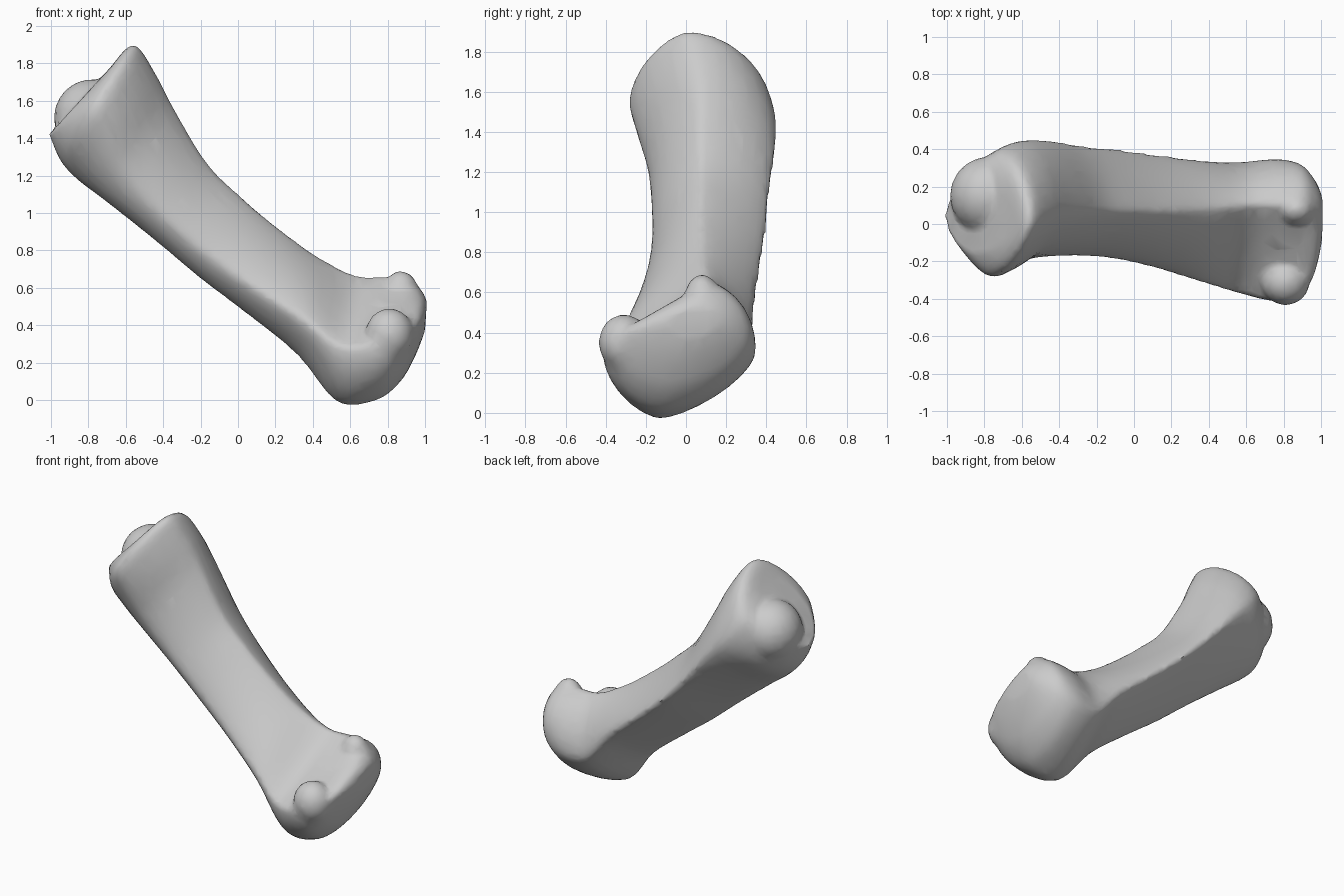
import bpy, bmesh, math
from mathutils import Vector, Matrix

old = bpy.data.objects.get("Cube")
if old:
    bpy.data.objects.remove(old, do_unlink=True)

# Bone colour
bone_mat = bpy.data.materials.new("bone_grey")
bone_mat.use_nodes = True
colour = (0.6, 0.6, 0.6, 1.0)
bone_mat.diffuse_color = colour
bone_mat.node_tree.nodes["Principled BSDF"].inputs["Base Color"].default_value = colour

# Cross-sections: upper edge x, z; lower edge x, z; y of upper and lower edge;
# front side y and height fraction; back side y and height fraction;
# corner power of the upper front quarter and of the other quarters
head = [
    (-.68, 1.78, -1.01, 1.42, .00, .05, -.16, .45, .27, .55, 1.2, 1.2),
    (-.56, 1.90, -.95, 1.28, .00, .08, -.28, .45, .38, .58, 1.3, 1.2),
    (-.45, 1.76, -.86, 1.18, .05, .08, -.25, .42, .44, .57, 1.2, 1.25),
    (-.34, 1.55, -.70, 1.06, .07, .05, -.19, .32, .45, .6, 1.2, 1.4),
]
shaft = [
    (-.17, 1.27, -.45, .86, .07, .02, -.17, .28, .42, .62, 1.3, 1.55),
    (.00, 1.10, -.20, .65, .07, .00, -.18, .28, .40, .58, 1.35, 1.6),
    (.20, .93, .05, .46, .07, -.02, -.23, .30, .37, .55, 1.4, 1.6),
    (.42, .77, .32, .24, .08, -.06, -.31, .36, .34, .52, 1.5, 1.55),
]
knuckle = [
    (.62, .67, .53, -.01, .10, -.12, -.37, .43, .33, .45, 1.9, 1.45),
    (.78, .66, .74, .00, .10, -.13, -.41, .5, .34, .42, 2.1, 1.25),
    (.91, .65, .87, .10, .10, -.10, -.38, .5, .31, .42, 2.0, 1.2),
    (.98, .59, .95, .24, .08, -.05, -.27, .5, .23, .42, 1.6, 1.2),
    (1.01, .53, 1.0, .37, .07, .02, -.10, .5, .15, .45, 1.2, 1.2),
]


def blend(a, b, c, d, u):
    """Smooth curve from b to c, applied to every section value."""
    return [q + .5 * u * (r - p + u * (2*p - 5*q + 4*r - s + u * (3*(q - r) + s - p)))
            for p, q, r, s in zip(a, b, c, d)]


def ring(section, steps=8):
    tx, tz, bx, bz, ty, by, fy, ft, ky, kt, front_power, power = section
    ends = [Vector((ty, 1)), Vector((fy, ft)), Vector((by, 0)), Vector((ky, kt))]
    mid = sum(ends, Vector((0, 0))) / 4
    points = []
    for i, e in enumerate((front_power, power, power, power)):
        p, q = ends[i] - mid, ends[(i + 1) % 4] - mid
        for j in range(steps):
            a = j / steps * math.pi / 2
            y, t = mid + p * math.cos(a) ** e + q * math.sin(a) ** e
            points.append((bx + (tx - bx) * t, y, bz + (tz - bz) * t))
    return points


# Loft of the whole bone
sections = head + shaft + knuckle
last = len(sections) - 1
path = []
for i in range(last):
    quad = [sections[min(max(i + k, 0), last)] for k in (-1, 0, 1, 2)]
    path += [blend(*quad, u / 4) for u in range(4)]
path.append(sections[last])

bm = bmesh.new()
rings = [[bm.verts.new(p) for p in ring(s)] for s in path]
for a, b in zip(rings, rings[1:]):
    for i in range(len(a)):
        j = (i + 1) % len(a)
        bm.faces.new((a[i], a[j], b[j], b[i]))
bm.faces.new(rings[0])
bm.faces.new(rings[-1])
bmesh.ops.recalc_face_normals(bm, faces=bm.faces)


def knob(centre, size):
    matrix = Matrix.Translation(centre) @ Matrix.Diagonal((*size, 1))
    bmesh.ops.create_uvsphere(bm, u_segments=20, v_segments=12, radius=1, matrix=matrix)


# Broad swelling on the end of the head, and the two condyles of the lower end
knob((-.78, .15, 1.51), (.205, .21, .205))
knob((.81, -.31, .35), (.13, .125, .14))
knob((.87, .08, .56), (.10, .09, .13))

mesh = bpy.data.meshes.new("bone")
bm.to_mesh(mesh)
bm.free()
mesh.materials.append(bone_mat)
bone = bpy.data.objects.new("bone", mesh)
bpy.context.collection.objects.link(bone)

# Fuse the parts into one skin and soften the joins
bpy.ops.object.select_all(action='DESELECT')
bone.select_set(True)
bpy.context.view_layer.objects.active = bone
fuse = bone.modifiers.new("fuse", 'REMESH')
fuse.mode = 'VOXEL'
fuse.voxel_size = .018
soften = bone.modifiers.new("soften", 'SMOOTH')
soften.factor = .5
soften.iterations = 4
simplify = bone.modifiers.new("simplify", 'DECIMATE')
simplify.ratio = .12
for name in ("fuse", "soften", "simplify"):
    bpy.ops.object.modifier_apply(modifier=name)
bpy.ops.object.shade_smooth_by_angle(angle=math.radians(40))
